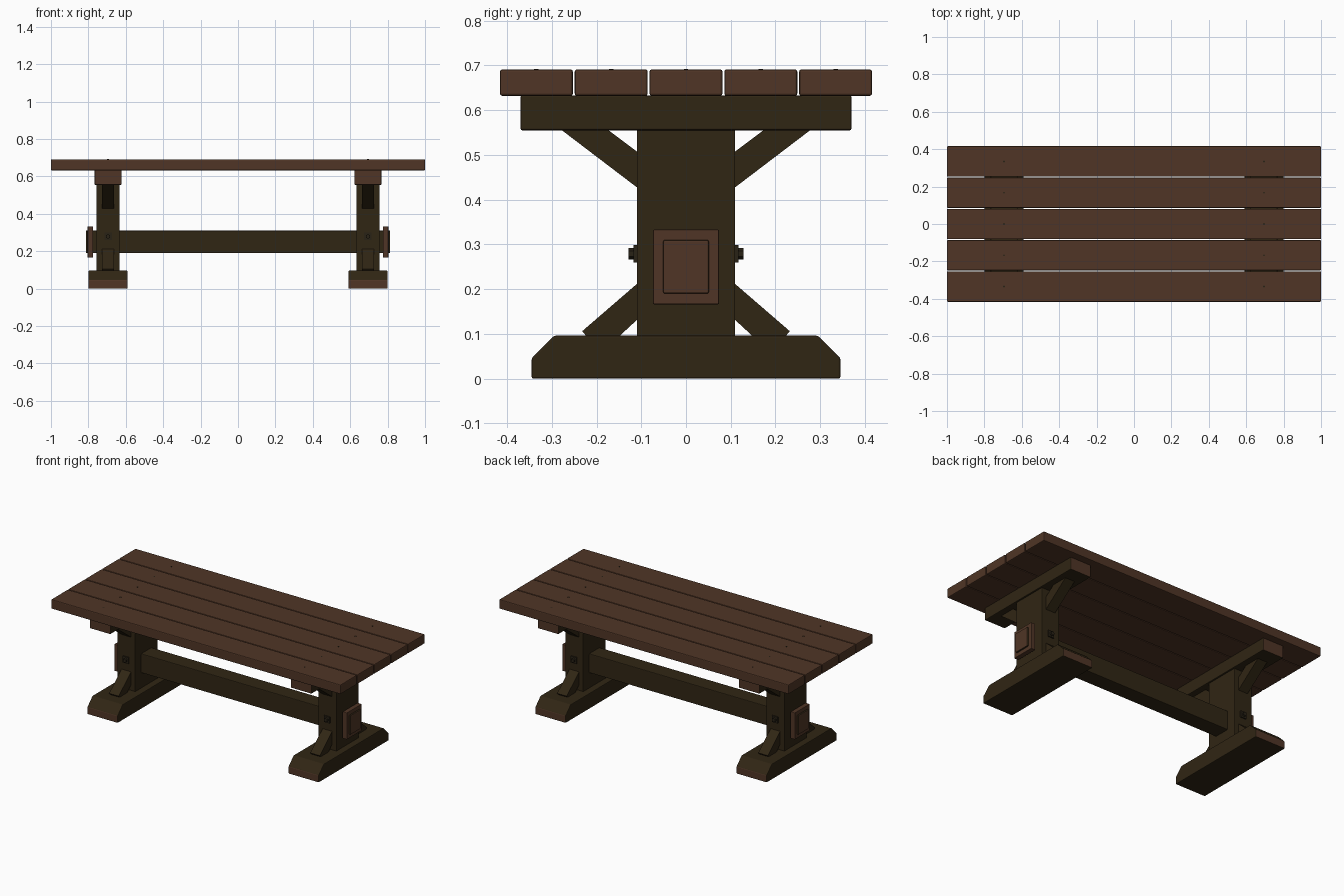
import bpy, bmesh, math
from mathutils import Matrix

if "Cube" in bpy.data.objects:
    bpy.data.objects.remove(bpy.data.objects["Cube"])


def material(name, rgb):
    m = bpy.data.materials.new(name)
    m.diffuse_color = (*rgb, 1)
    m.use_nodes = True
    m.node_tree.nodes["Principled BSDF"].inputs["Base Color"].default_value = m.diffuse_color
    return m


BROWN = material("warm brown wood", (0.080, 0.036, 0.019))
DARK = material("dark stained wood", (0.030, 0.019, 0.007))
IRON = material("blackened iron", (0.022, 0.016, 0.008))


def finish(name, bm, mats, bevel=0.0, end_axis=None):
    """Make the object; faces square to end_axis take the second material."""
    bmesh.ops.recalc_face_normals(bm, faces=bm.faces)
    if end_axis is not None:
        for f in bm.faces:
            f.material_index = 1 if abs(f.normal[end_axis]) > 0.99 else 0
    me = bpy.data.meshes.new(name)
    bm.to_mesh(me)
    bm.free()
    for m in mats:
        me.materials.append(m)
    ob = bpy.data.objects.new(name, me)
    bpy.context.collection.objects.link(ob)
    if bevel:
        mod = ob.modifiers.new("soft edges", 'BEVEL')
        mod.width, mod.segments = bevel, 2
    return ob


def box(name, lo, hi, mats, bevel=0.0, end_axis=None):
    bm = bmesh.new()
    size = [h - l for l, h in zip(lo, hi)]
    mid = [(h + l) / 2 for l, h in zip(lo, hi)]
    bmesh.ops.create_cube(bm, size=1, matrix=Matrix.Translation(mid) @ Matrix.Diagonal((*size, 1)))
    return finish(name, bm, mats, bevel, end_axis)


def profile(name, pts, cx, half, mats, bevel=0.0, end_axis=None):
    """Extrude a (y, z) outline along x, centred on cx."""
    bm = bmesh.new()
    face = bm.faces.new([bm.verts.new((cx - half, y, z)) for y, z in pts])
    ext = bmesh.ops.extrude_face_region(bm, geom=[face])
    verts = [v for v in ext["geom"] if isinstance(v, bmesh.types.BMVert)]
    bmesh.ops.translate(bm, verts=verts, vec=(2 * half, 0, 0))
    return finish(name, bm, mats, bevel, end_axis)


def disc(name, loc, axis, radius, depth, sides, mat):
    bm = bmesh.new()
    rot = Matrix.Rotation(math.pi / 2, 4, 'X') if axis == 'y' else Matrix()
    bmesh.ops.create_cone(bm, cap_ends=True, segments=sides, radius1=radius, radius2=radius,
                          depth=depth, matrix=Matrix.Translation(loc) @ rot)
    return finish(name, bm, [mat])


LEG = 0.695      # distance of each trestle from the middle
TOP = 0.691

# Tabletop planks with nail heads
for i in range(-2, 3):
    y = i * 0.1672
    box("top_plank", (-1, y - 0.0815, 0.632), (1, y + 0.0815, TOP), [BROWN], 0.005)
    for s in (-1, 1):
        disc("nail_head", (s * LEG, y, TOP), 'z', 0.005, 0.002, 8, IRON)

# Trestles
for s in (-1, 1):
    cx = s * LEG
    box("cleat", (cx - 0.072, -0.37, 0.555), (cx + 0.072, 0.37, 0.633), [DARK, BROWN], 0.004, 1)
    box("post", (cx - 0.062, -0.11, 0.09), (cx + 0.062, 0.11, 0.56), [DARK], 0.003)
    profile("foot", [(-0.345, 0), (0.345, 0), (0.345, 0.046), (0.295, 0.096),
                     (-0.295, 0.096), (-0.345, 0.046)], cx, 0.105, [DARK, BROWN], 0.004, 1)
    # Braces and bolts on both sides of the post
    for t in (-1, 1):
        profile("upper_brace", [(t * 0.10, 0.42), (t * 0.284, 0.56), (t * 0.18, 0.56),
                                (t * 0.10, 0.50)], cx, 0.033, [DARK])
        profile("lower_brace", [(t * 0.10, 0.22), (t * 0.232, 0.106), (t * 0.222, 0.094),
                                (t * 0.15, 0.094), (t * 0.10, 0.14)], cx, 0.033, [DARK])
        ys = sorted((t * 0.108, t * 0.117))
        box("bolt_washer", (cx - 0.02, ys[0], 0.259), (cx + 0.02, ys[1], 0.299), [IRON])
        disc("bolt_head", (cx, t * 0.121, 0.279), 'y', 0.0125, 0.016, 6, IRON)
    # Collar plate around the stretcher end
    xs = sorted((s * 0.774, s * 0.804))
    box("collar_plate", (xs[0], -0.074, 0.166), (xs[1], 0.074, 0.333), [BROWN], 0.003)

# Stretcher running through both posts
box("stretcher", (-0.814, -0.051, 0.19), (0.814, 0.051, 0.31), [DARK, BROWN], 0.004, 0)
